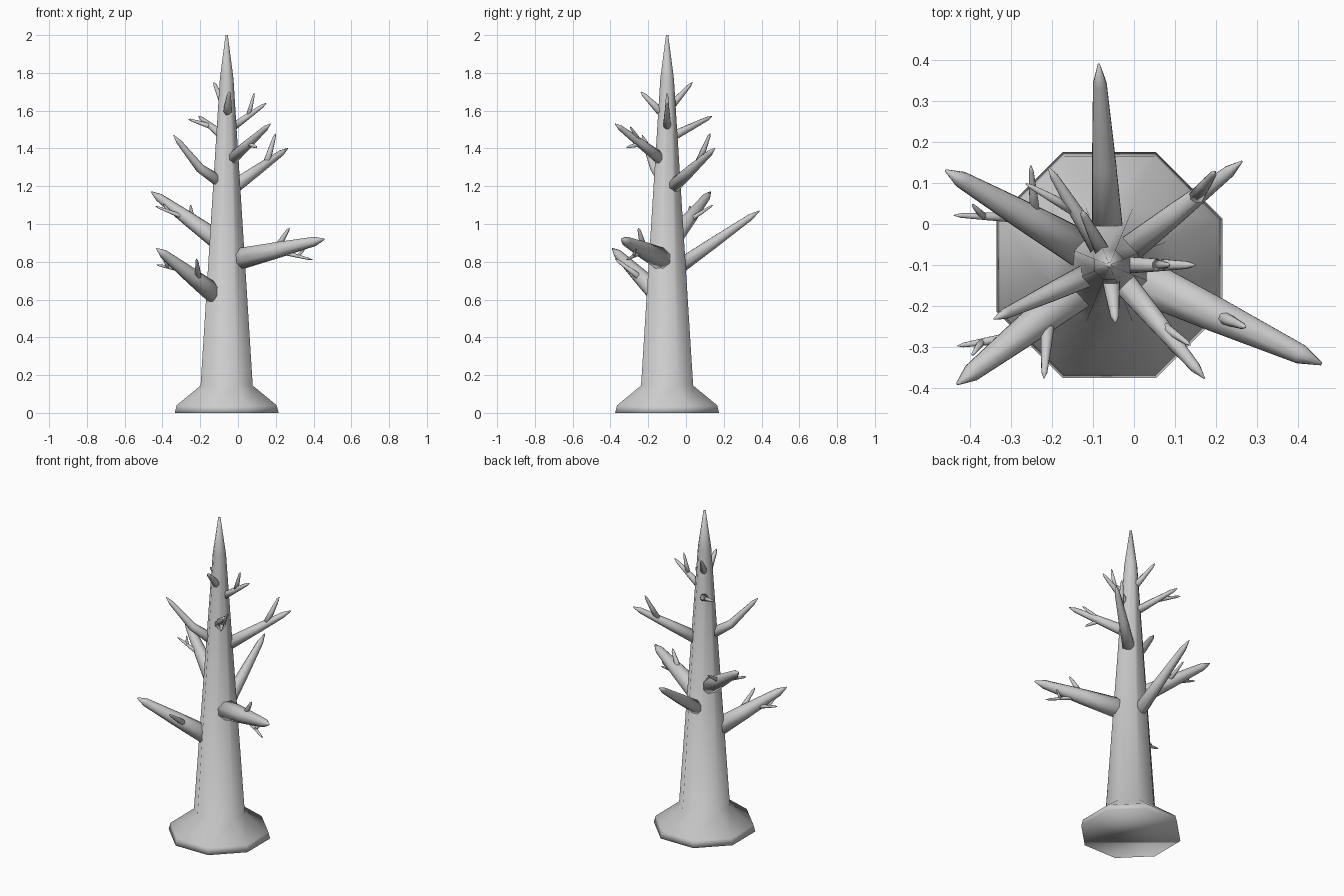
import bpy, bmesh, math
from mathutils import Vector

cube = bpy.data.objects.get("Cube")
if cube:
    bpy.data.objects.remove(cube, do_unlink=True)

bark = bpy.data.materials.new("grey_bark")
bark.use_nodes = True
grey = (0.6, 0.6, 0.6, 1)
bark.diffuse_color = grey
bark.node_tree.nodes["Principled BSDF"].inputs["Base Color"].default_value = grey

SIDES = 8
HALF_STEP = math.pi / SIDES
trunk_foot = Vector((-0.06, -0.1, 0))


def tube(name, points, radii):
    """Smooth tapering tube with capped ends along a list of points."""
    bm = bmesh.new()
    rings = []
    for i, (point, radius) in enumerate(zip(points, radii)):
        ahead = points[min(i + 1, len(points) - 1)]
        behind = points[max(i - 1, 0)]
        rotation = (ahead - behind).to_track_quat("Z", "Y")
        ring = []
        for k in range(SIDES):
            angle = HALF_STEP * (2 * k + 1)
            spoke = Vector((math.cos(angle), math.sin(angle), 0)) * radius
            ring.append(bm.verts.new(point + rotation @ spoke))
        rings.append(ring)
    for lower, upper in zip(rings, rings[1:]):
        for k in range(SIDES):
            bm.faces.new((lower[k - 1], lower[k], upper[k], upper[k - 1]))
    bm.faces.new(rings[0][::-1])
    bm.faces.new(rings[-1])
    bmesh.ops.recalc_face_normals(bm, faces=bm.faces)
    for face in bm.faces:
        face.smooth = True
    mesh = bpy.data.meshes.new(name)
    bm.to_mesh(mesh)
    bm.free()
    mesh.materials.append(bark)
    bpy.context.collection.objects.link(bpy.data.objects.new(name, mesh))


def limb(name, start, heading, reach, rise, thick, sag=0):
    """Limb that thins steadily, then closes to a short point."""
    turn = math.radians(heading)
    move = Vector((reach * math.cos(turn), reach * math.sin(turn), rise))
    middle = start + move / 2 - Vector((0, 0, sag))
    tip = start + move
    points = [start, middle, middle.lerp(tip, 0.8), tip]
    tube(name, points, [thick, thick * 0.7, thick * 0.4, thick * 0.06])
    return start, heading, move


def branch(name, heading, reach, low, high, thick, sag=0):
    """Limb growing from the heart of the trunk."""
    start = trunk_foot + Vector((0, 0, low))
    return limb(name, start, heading, reach, high - low, thick, sag)


def twig(name, parent, along, turn, reach, rise, thick=0.015):
    """Small limb growing from a point along its parent."""
    start, heading, move = parent
    return limb(name, start + move * along, heading + turn, reach, rise, thick)


def forked_twig(name, parent, along, turn, reach, rise):
    """Twig with a little side shoot bending back the other way."""
    stem = twig(name, parent, along, turn, reach, rise)
    shoot_turn = math.copysign(45, -turn)
    twig(name + "_shoot", stem, along=0.6, turn=shoot_turn, reach=0.04, rise=0.04, thick=0.01)


# Trunk with flared foot: eight sides, flats facing the axes
profile = [(0, 0.275), (0.04, 0.265), (0.145, 0.138), (1.77, 0.036), (2, 0.006)]
tube("trunk",
     [trunk_foot + Vector((0, 0, height)) for height, apothem in profile],
     [apothem / math.cos(HALF_STEP) for height, apothem in profile])

# Large lower branches
branch("back_branch", heading=93, reach=0.49, low=0.73, high=1.07, thick=0.045)
back_right = branch("back_right_branch", heading=150, reach=0.46, low=0.88, high=1.17, thick=0.055)
front_right = branch("front_right_branch", heading=218, reach=0.47, low=0.58, high=0.87, thick=0.06)
front_left = branch("front_left_branch", heading=-25, reach=0.57, low=0.8, high=0.92, thick=0.065)

# Slimmer middle branches
mid_back = branch("middle_back_left_branch", heading=38, reach=0.41, low=1.17, high=1.4, thick=0.04)
mid_front = branch("middle_front_left_branch", heading=-50, reach=0.36, low=1.32, high=1.53, thick=0.035)
branch("middle_front_right_branch", heading=205, reach=0.31, low=1.2, high=1.47, thick=0.035, sag=0.04)

# Short upper branches
upper_back = branch("upper_back_right_branch", heading=122, reach=0.28, low=1.45, high=1.57, thick=0.027)
upper_left = branch("upper_left_branch", heading=0, reach=0.21, low=1.49, high=1.64, thick=0.025)
branch("top_front_branch", heading=-84, reach=0.14, low=1.56, high=1.7, thick=0.027)
branch("top_back_right_branch", heading=117, reach=0.15, low=1.6, high=1.75, thick=0.023)

# Twigs on the lower branches
forked_twig("back_right_twig", back_right, along=0.5, turn=28, reach=0.18, rise=0.07)
twig("back_right_rear_twig", back_right, along=0.45, turn=-55, reach=0.14, rise=0.09)
forked_twig("front_right_twig", front_right, along=0.6, turn=-29, reach=0.15, rise=0.03)
twig("front_right_near_twig", front_right, along=0.4, turn=48, reach=0.16, rise=0.12, thick=0.02)
twig("front_left_upper_twig", front_left, along=0.5, turn=2, reach=0.08, rise=0.12, thick=0.02)
forked_twig("front_left_lower_twig", front_left, along=0.5, turn=-1, reach=0.22, rise=-0.05)

# Twigs on the upper branches
twig("middle_back_left_twig", mid_back, along=0.65, turn=15, reach=0.08, rise=0.16, thick=0.02)
twig("middle_front_left_twig", mid_front, along=0.5, turn=15, reach=0.1, rise=0.09)
twig("middle_front_left_low_twig", mid_front, along=0.5, turn=-10, reach=0.09, rise=-0.02)
twig("upper_back_right_twig", upper_back, along=0.55, turn=29, reach=0.14, rise=0.04)
twig("upper_left_twig", upper_left, along=0.55, turn=0, reach=0.03, rise=0.12)
